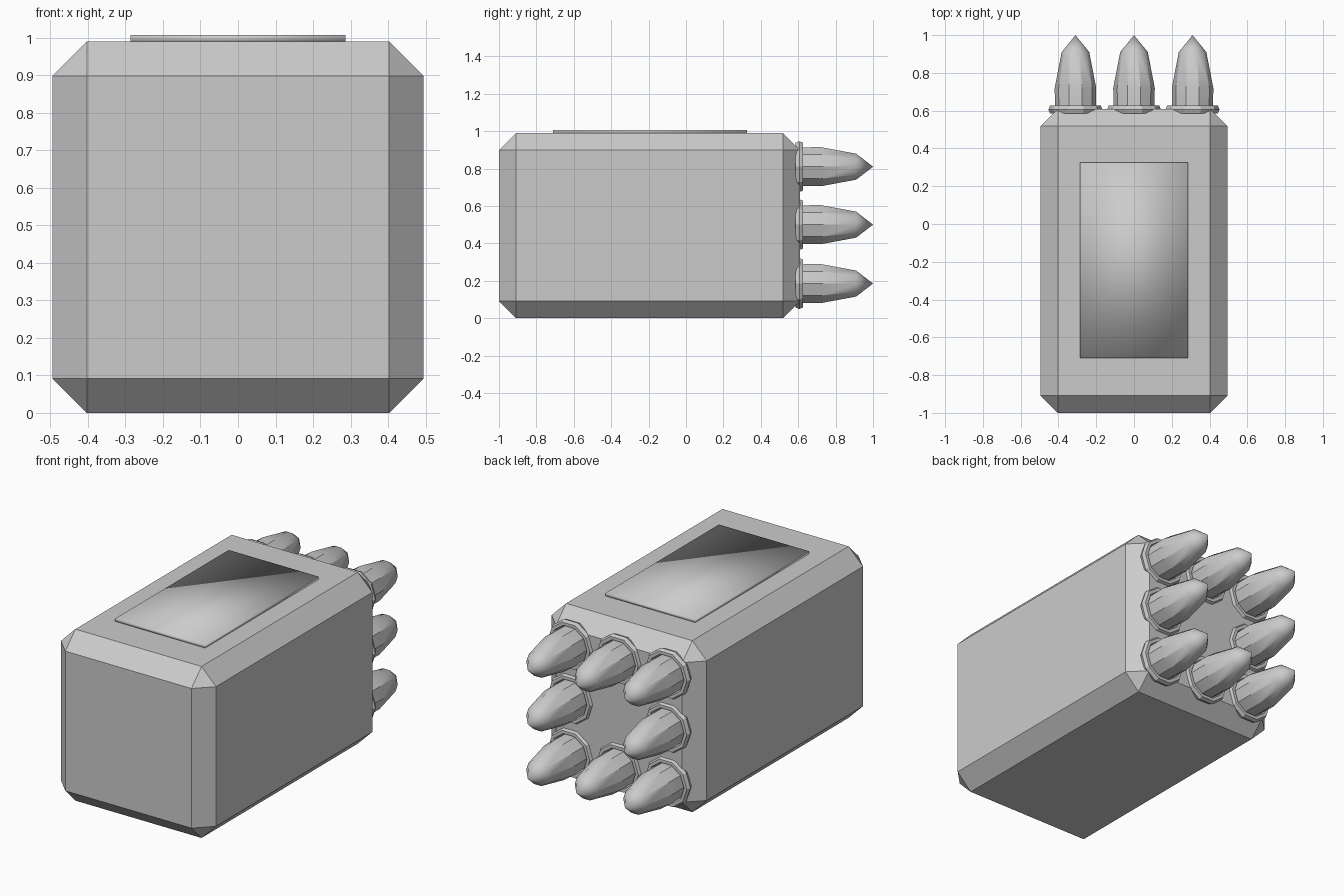
import bpy, bmesh, math
from mathutils import Matrix, Vector

cube = bpy.data.objects.get("Cube")
if cube:
    bpy.data.objects.remove(cube)

grey = bpy.data.materials.new("light grey")
grey.use_nodes = True
grey.diffuse_color = (0.6, 0.6, 0.6, 1)
grey.node_tree.nodes["Principled BSDF"].inputs["Base Color"].default_value = (0.6, 0.6, 0.6, 1)


def add_object(name, bm):
    bmesh.ops.recalc_face_normals(bm, faces=bm.faces)
    mesh = bpy.data.meshes.new(name)
    bm.to_mesh(mesh)
    bm.free()
    mesh.materials.append(grey)
    obj = bpy.data.objects.new(name, mesh)
    bpy.context.collection.objects.link(obj)
    return obj


def box(name, low, high, chamfer=0):
    low, high = Vector(low), Vector(high)
    bm = bmesh.new()
    bmesh.ops.create_cube(bm, size=1, matrix=Matrix.Translation((low + high) / 2)
                          @ Matrix.Diagonal((*(high - low), 1)))
    if chamfer:
        bmesh.ops.bevel(bm, geom=bm.edges[:], offset=chamfer, segments=1, affect='EDGES')
    return add_object(name, bm)


def lathe(name, profile, centre, sides=10, closed=False):
    """Spin (radius, y) points around the y axis through centre (x, z)."""
    bm = bmesh.new()
    rings = []
    for radius, y in profile:
        if radius == 0:
            rings.append([bm.verts.new((centre[0], y, centre[1]))] * sides)
            continue
        angles = [math.tau * i / sides for i in range(sides)]
        rings.append([bm.verts.new((centre[0] + radius * math.cos(a), y,
                                    centre[1] + radius * math.sin(a))) for a in angles])
    pairs = list(zip(rings, rings[1:]))
    if closed:
        pairs.append((rings[-1], rings[0]))
    for a, b in pairs:
        for i in range(sides):
            j = (i + 1) % sides
            corners = dict.fromkeys((a[i], a[j], b[j], b[i]))
            bm.faces.new(list(corners))
    if not closed:
        bm.faces.new(rings[0])
    return add_object(name, bm)


def smooth(obj, angle):
    bpy.ops.object.select_all(action='DESELECT')
    obj.select_set(True)
    bpy.context.view_layer.objects.active = obj
    bpy.ops.object.shade_smooth_by_angle(angle=math.radians(angle))


# Chamfered launcher housing
box("housing", (-0.495, -1, 0), (0.495, 0.61, 0.99), 0.092)

# Softly shaded lid on the top
lid = box("top_lid", (-0.287, -0.71, 0.988), (0.287, 0.325, 1.007))
smooth(lid, 180)

# Rockets around the rear face, the middle position left empty
rocket_profile = [(0.108, 0.59), (0.11, 0.72), (0.073, 0.91), (0, 1.0)]
collar_profile = [(0.125 + 0.018 * math.cos(math.tau * k / 6),
                   0.606 + 0.024 * math.sin(math.tau * k / 6)) for k in range(6)]
for row, z in zip(("lower", "middle", "upper"), (0.185, 0.5, 0.81)):
    for side, x in zip(("right", "centre", "left"), (-0.31, 0, 0.31)):
        if row == "middle" and side == "centre":
            continue
        rocket = lathe(f"{row}_{side}_rocket", rocket_profile, (x, z))
        collar = lathe(f"{row}_{side}_collar", collar_profile, (x, z), closed=True)
        smooth(rocket, 30)
        smooth(collar, 30)
